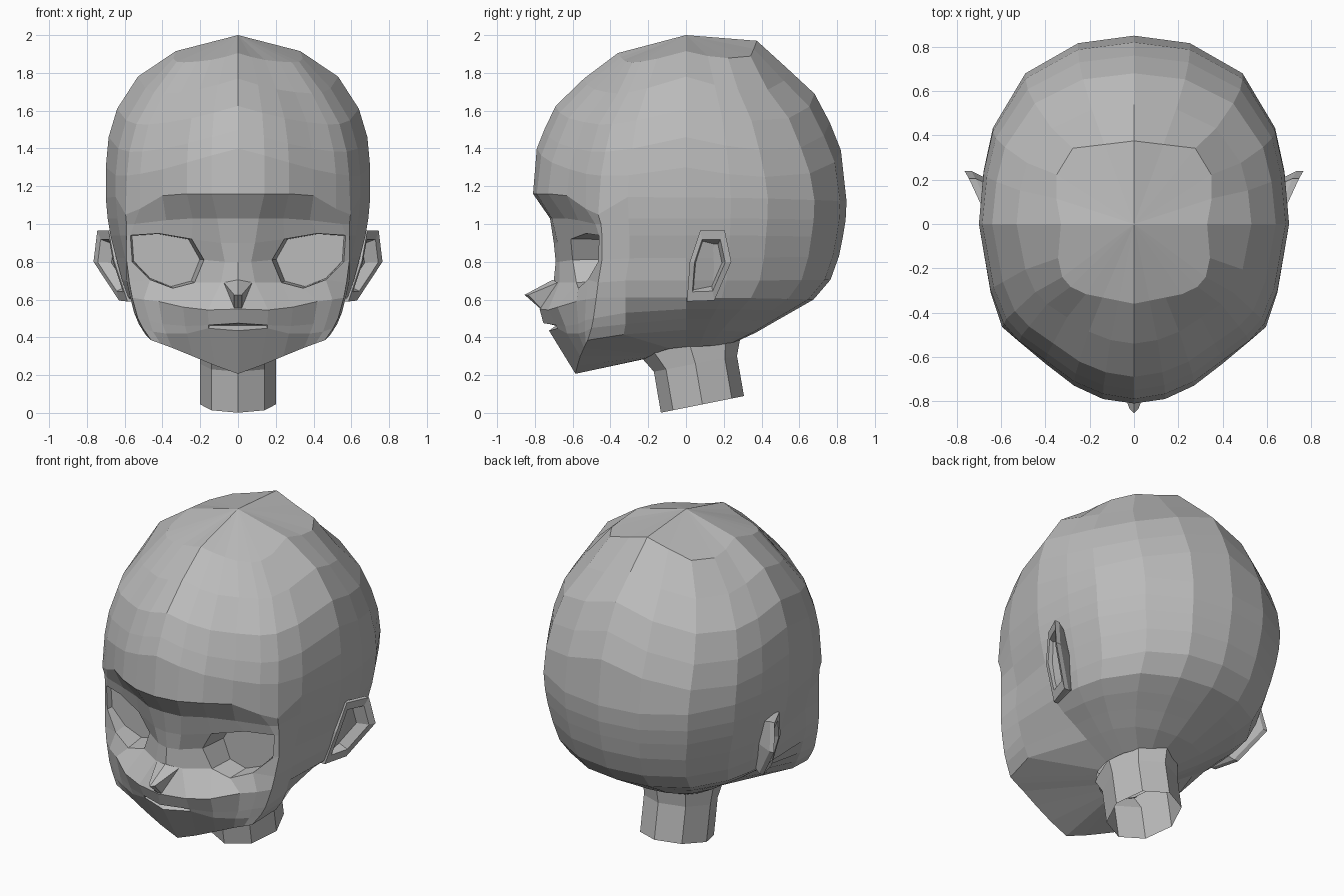
import bpy, bmesh, math
from mathutils import Vector

if "Cube" in bpy.data.objects:
    bpy.data.objects.remove(bpy.data.objects["Cube"])

skin = bpy.data.materials.new("plain grey")
skin.diffuse_color = (0.5, 0.5, 0.5, 1)
skin.use_nodes = True
skin.node_tree.nodes["Principled BSDF"].inputs["Base Color"].default_value = skin.diffuse_color


def finish(bm, name, mirror=False, recalc=True):
    if recalc:
        bmesh.ops.recalc_face_normals(bm, faces=bm.faces)
    me = bpy.data.meshes.new(name)
    bm.to_mesh(me)
    bm.free()
    me.materials.append(skin)
    ob = bpy.data.objects.new(name, me)
    bpy.context.collection.objects.link(ob)
    if mirror:
        m = ob.modifiers.new("mirror", 'MIRROR')
        m.use_clip = True
        m.merge_threshold = 0.002
    return ob


def push_in(bm, faces, move):
    """Extrude a patch inward, moving the new points with a rule."""
    new = bmesh.ops.extrude_face_region(bm, geom=faces)["geom"]
    for v in new:
        if isinstance(v, bmesh.types.BMVert):
            v.co = move(v.co)
    for f in faces:
        if f.is_valid:
            bm.faces.remove(f)
    for f in list(bm.faces):
        if all(abs(v.co.x) < 1e-4 for v in f.verts):
            bm.faces.remove(f)


# Unit outline of the skull from front middle round to back middle
outline = [(0, -1), (.2, -.97), (.385, -.9), (.57, -.78), (.74, -.67), (.84, -.57),
           (.925, -.38), (1, 0), (.97, .28), (.91, .51), (.7, .8), (.36, .96), (0, 1)]

# Skull rings: front y, front z, half width, side z, back y, back z
rings = [(-.36, 1.905, .33, 1.915, .375, 1.97),
         (-.54, 1.77, .53, 1.78, .54, 1.82),
         (-.69, 1.625, .64, 1.61, .68, 1.69),
         (-.75, 1.50, .685, 1.46, .76, 1.54),
         (-.79, 1.40, .70, 1.30, .82, 1.39),
         (-.81, 1.16, .70, 1.14, .85, 1.12),
         (-.80, 1.03, .69, 1.03, .845, 1.02),
         (-.79, .94, .675, .94, .83, .93),
         (-.79, .81, .645, .82, .81, .83),
         (-.78, .70, .613, .70, .765, .705),
         (-.78, .61, .58, .61, .675, .6),
         (-.78, .5, .51, .55, .57, .54),
         (-.78, .45, .43, .50, .47, .483),
         (-.78, .4, .34, .44, .37, .425),
         (-.22, .285, .2, .35, .25, .37)]

# How far each upper ring sags at its diagonals
sag = [.11, .17, .18, .19, .16]

# Face rows from brow to jaw, five points each from the middle outward
face = [
    [(0, -.81, 1.16), (.14, -.79, 1.16), (.27, -.73, 1.16), (.4, -.63, 1.15), (.52, -.53, 1.08)],
    [(0, -.72, 1.03), (.11, -.71, 1.03), (.24, -.64, 1.03), (.38, -.57, 1.02), (.55, -.48, 1.0)],
    [(0, -.70, .9), (.09, -.68, .9), (.245, -.61, .92), (.42, -.53, .95), (.57, -.46, .94)],
    [(0, -.69, .8), (.07, -.67, .8), (.18, -.6, .81), (.38, -.52, .81), (.56, -.465, .8)],
    [(0, -.70, .7), (.09, -.67, .69), (.23, -.58, .69), (.345, -.57, .66), (.465, -.52, .705)],
    [(0, -.775, .55), (.16, -.73, .545), (.29, -.68, .56), (.42, -.58, .59), (.5, -.53, .6)],
    [(0, -.755, .475), (.155, -.69, .465), (.28, -.64, .46), (.4, -.57, .47), (.47, -.535, .49)],
    [(0, -.725, .435), (.155, -.68, .448), (.27, -.63, .42), (.38, -.57, .42), (.45, -.535, .43)],
    [(0, -.585, .207), (.12, -.575, .25), (.24, -.56, .3), (.35, -.54, .345), (.41, -.53, .367)]]

# Outer edge of the face, from temple to jaw corner, and the jaw side behind it
edge = [(.595, -.465, 1.05), (.59, -.45, 1.0), (.59, -.445, .94), (.59, -.445, .81),
        (.575, -.465, .69), (.56, -.475, .61), (.53, -.49, .5), (.505, -.5, .45),
        (.46, -.52, .385)]
jaw_side = [(.59, -.32, .70), (.57, -.32, .61), (.55, -.32, .53), (.525, -.32, .47),
            (.49, -.33, .415)]

# Head: loft the rings, with the face rows replacing the front columns
bm = bmesh.new()
grid = []
for i, (fy, fz, w, sz, by, bz) in enumerate(rings):
    row = []
    for j, (u, v) in enumerate(outline):
        if 5 <= i < 14 and j < 6:
            co = (face[i - 5] + [edge[i - 5]])[j]
        elif 9 <= i < 14 and j == 6:
            co = jaw_side[i - 9]
        else:
            end_y, end_z = (-fy, fz) if v < 0 else (by, bz)
            k = 1 + .35 * abs(u * v) if i == 0 else 1   # boxier crown
            x, y = u * w * k, v * end_y * k
            if i == 0:
                y = max(min(y, .375 - .12 * x), .2 * x - .36)
            z = sz + (end_z - sz) * v * v
            if i < 5:
                z -= sag[i] * abs(u * v)
            co = (x, y, z)
        row.append(bm.verts.new(co))
    grid.append(row)
cells = {}
for i in range(len(rings) - 1):
    for j in range(len(outline) - 1):
        a, b = grid[i], grid[i + 1]
        cells[i, j] = bm.faces.new((a[j], b[j], b[j + 1], a[j + 1]))
apex = bm.verts.new((0, 0, 2))
for j in range(len(outline) - 1):
    bm.faces.new((apex, grid[0][j], grid[0][j + 1]))
bmesh.ops.recalc_face_normals(bm, faces=bm.faces)

# Eye sockets and mouth slit
push_in(bm, [cells[i, j] for i in (7, 8) for j in (2, 3)],
        lambda c: Vector((.46 + (c.x - .46) * .92, -.43, .89 + (c.z - .89) * .96)))
push_in(bm, [cells[11, 0]],
        lambda c: Vector((c.x * .97, c.y + .035, .468 + (c.z - .468) * .2)))
finish(bm, "head", True)

# Nose: small wedge with a narrow tip
bm = bmesh.new()
top, wing, tip, mid, base, low = [bm.verts.new(c) for c in (
    (0, -.705, .705), (.075, -.68, .69), (.02, -.835, .625), (0, -.855, .625),
    (.02, -.77, .555), (0, -.775, .555))]
for f in ((mid, tip, wing, top), (base, wing, tip), (low, base, tip, mid)):
    bm.faces.new(f)
finish(bm, "nose", True, False)

# Ears: angled six-sided rim with a hollow, tapering into the head
bm = bmesh.new()
rim = [Vector(c) for c in ((.685, .075, .965), (.745, .205, .965), (.765, .24, .8),
                           (.63, .15, .595), (.585, .005, .59), (.655, .02, .8))]
mid = sum(rim, Vector()) / 6


def ear_loop(scale, shift):
    return [bm.verts.new(mid + (p - mid) * scale + Vector(shift)) for p in rim]


loops = [ear_loop(.75, (-.13, -.03, 0)), ear_loop(1, (-.03, .0, 0)), ear_loop(1, (0, 0, 0)),
         ear_loop(.74, (0, 0, 0)), ear_loop(.6, (-.06, 0, 0))]
for a, b in zip(loops, loops[1:]):
    for k in range(6):
        n = (k + 1) % 6
        bm.faces.new((a[k], a[n], b[n], b[k]))
bm.faces.new(loops[-1])
bm.faces.new(loops[0])
finish(bm, "ears", True)

# Neck: tilted eight-sided tube, open below
bm = bmesh.new()
loops = []
for cy, cz, ry, tilt in ((.087, .045, .22, .2), (.05, .26, .22, .19), (.02, .36, .27, .19)):
    loop = []
    for k in range(8):
        t = k * math.pi / 4
        y = -ry * math.cos(t)
        loop.append(bm.verts.new((.2 * math.sin(t), cy + y, cz + tilt * y)))
    loops.append(loop)
for a, b in zip(loops, loops[1:]):
    for k in range(8):
        n = (k + 1) % 8
        bm.faces.new((a[k], a[n], b[n], b[k]))
finish(bm, "neck")
